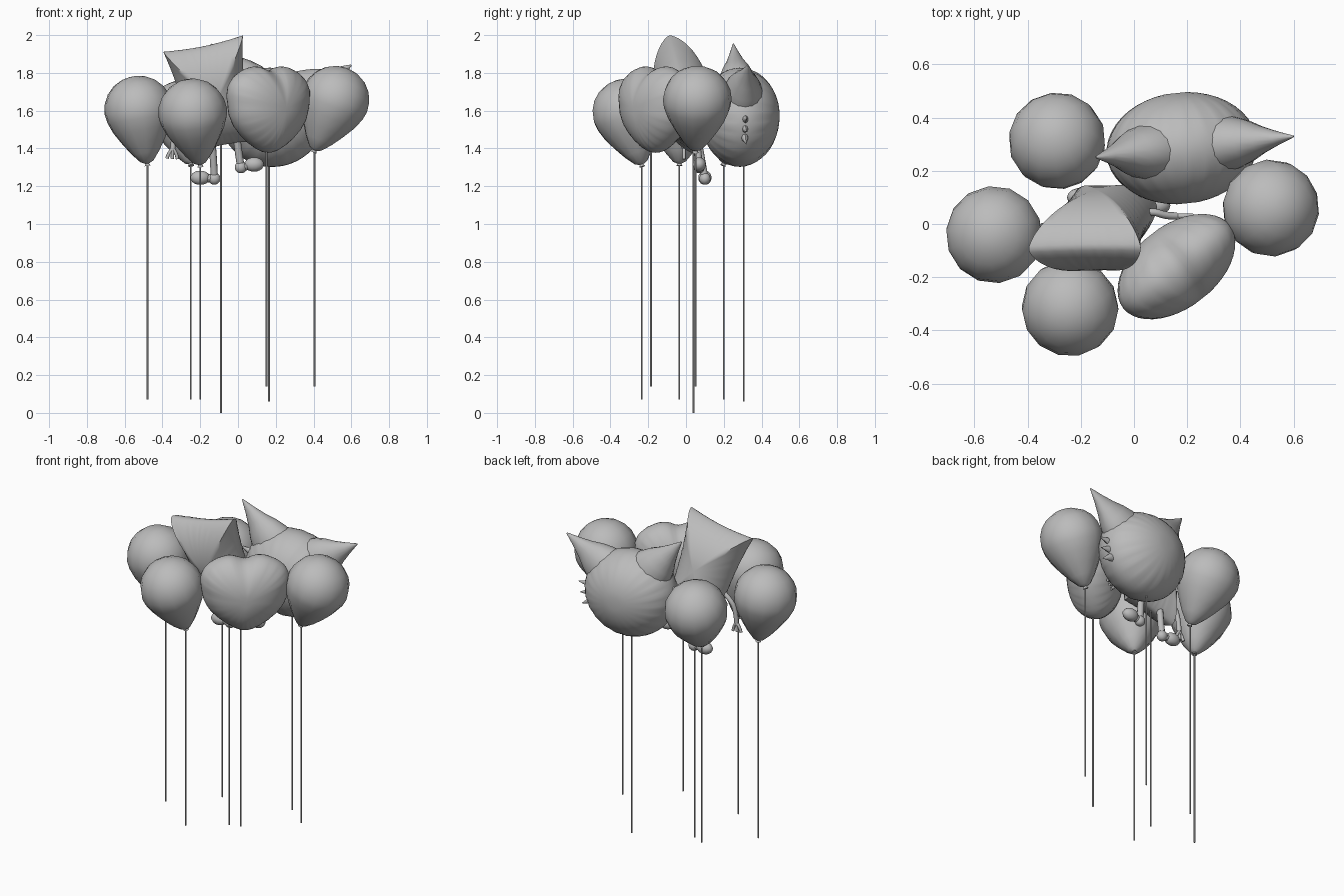
import bpy, bmesh, math
from mathutils import Matrix, Vector

if "Cube" in bpy.data.objects:
    bpy.data.objects.remove(bpy.data.objects["Cube"])

grey = bpy.data.materials.new("plain_grey")
grey.use_nodes = True
grey.diffuse_color = (0.5, 0.5, 0.5, 1)
grey.node_tree.nodes["Principled BSDF"].inputs["Base Color"].default_value = (0.5, 0.5, 0.5, 1)


def loft(name, rings, matrix, angle=50):
    """Skin a list of closed rings and close both ends with a fan."""
    bm = bmesh.new()
    loops = [[bm.verts.new(matrix @ Vector(p)) for p in ring] for ring in rings]
    n = len(loops[0])
    for a, b in zip(loops, loops[1:]):
        for i in range(n):
            j = (i + 1) % n
            bm.faces.new((a[i], a[j], b[j], b[i]))
    for loop in (loops[0], loops[-1]):
        mid = bm.verts.new(sum((v.co for v in loop), Vector()) / n)
        for i in range(n):
            bm.faces.new((loop[i], loop[(i + 1) % n], mid))
    bmesh.ops.recalc_face_normals(bm, faces=bm.faces)
    mesh = bpy.data.meshes.new(name)
    bm.to_mesh(mesh)
    bm.free()
    obj = bpy.data.objects.new(name, mesh)
    bpy.context.collection.objects.link(obj)
    mesh.materials.append(grey)
    bpy.ops.object.select_all(action='DESELECT')
    obj.select_set(True)
    bpy.context.view_layer.objects.active = obj
    bpy.ops.object.shade_smooth_by_angle(angle=math.radians(angle))
    return obj


def revolve(name, profile, sides, matrix):
    turn = [2 * math.pi * i / sides for i in range(sides)]
    rings = [[(r * math.cos(t), r * math.sin(t), h) for t in turn] for r, h in profile]
    return loft(name, rings, matrix)


def frame(centre, yaw=0, pitch=0, roll=0):
    m = Matrix.Translation(centre)
    for angle, axis in ((yaw, 'Z'), (pitch, 'X'), (roll, 'Y')):
        m = m @ Matrix.Rotation(math.radians(angle), 4, axis)
    return m


def aim(start, end):
    d = Vector(end) - Vector(start)
    return Matrix.Translation(start) @ d.to_track_quat('Z', 'Y').to_matrix().to_4x4()


def foil(name, outline, depth, power, wrinkle, folds, matrix, sides=72, steps=22):
    """Inflated foil shape: an outline in x-z, puffed to both sides in y."""
    rings = []
    for k in range(1, steps):
        phi = math.pi * (k / steps - 0.5)
        s, side = math.cos(phi), math.copysign(1, phi)
        ring = []
        for i in range(sides):
            t = 2 * math.pi * i / sides
            x, z = outline(t)
            crease = 1 - wrinkle * s ** 6 * (1 + math.sin(folds * t))
            y = side * depth * abs(math.sin(phi)) ** (2 * power) * crease
            ring.append((x * s, y, z * s))
        rings.append(ring)
    return loft(name, rings, matrix, 60)


def tube(name, points, radius):
    curve = bpy.data.curves.new(name, 'CURVE')
    curve.dimensions = '3D'
    curve.bevel_depth = radius
    curve.bevel_resolution = 2
    curve.use_fill_caps = True
    spline = curve.splines.new('NURBS')
    spline.points.add(len(points) - 1)
    for p, co in zip(spline.points, points):
        p.co = (*co, 1)
    spline.use_endpoint_u = True
    spline.order_u = 3
    spline.resolution_u = 5
    obj = bpy.data.objects.new(name, curve)
    bpy.context.collection.objects.link(obj)
    curve.materials.append(grey)


def string(name, x, y, bottom, top):
    revolve(name, [(0.005, bottom), (0.005, top)], 6, Matrix.Translation((x, y, 0)))


# Round balloons, each leaning from its knot towards its centre
drop = [(0.016, -0.012), (0.01, 0), (0.035, 0.012), (0.075, 0.06), (0.115, 0.12),
        (0.153, 0.185), (0.176, 0.245), (0.183, 0.29), (0.174, 0.345), (0.15, 0.393),
        (0.112, 0.432), (0.06, 0.459), (0.02, 0.467)]
balloons = {
    "right": ((-0.48, -0.035, 1.32), (-0.525, -0.04, 1.6), 0.07),
    "front": ((-0.20, -0.235, 1.315), (-0.24, -0.315, 1.59), 0.07),
    "back": ((-0.25, 0.2, 1.32), (-0.29, 0.315, 1.59), 0.07),
    "left": ((0.405, 0.05, 1.39), (0.515, 0.06, 1.66), 0.14),
}
for name, (knot, centre, bottom) in balloons.items():
    revolve(name + "_balloon", drop, 14, aim(knot, centre))
    string(name + "_string", knot[0], knot[1], bottom, knot[2] + 0.02)


# Heart balloon
def heart_outline(t):
    c = math.cos(t)
    x = 0.285 * math.sin(t) * (1 - 0.55 * ((1 - c) / 2) ** 2)
    z = 0.235 * math.copysign(abs(c) ** 0.75, c)
    if c > 0:
        z -= 0.035 * math.exp(-(x / 0.06) ** 2)
    return x, z


foil("heart_balloon", heart_outline, 0.155, 0.5, 0.06, 24, frame((0.16, -0.16, 1.612), yaw=38))
string("heart_string", 0.15, -0.185, 0.14, 1.41)

# Animal head balloon with ears and cheek tufts
head = frame((0.18, 0.285, 1.575), yaw=6, roll=8.5)


def head_outline(t):
    return 0.285 * math.cos(t), 0.262 * math.sin(t) * (1 - 0.04 * math.sin(t))


foil("animal_head", head_outline, 0.21, 0.5, 0.07, 22, head)
ear = [(0.135, -0.06), (0.125, 0), (0.1, 0.06), (0.066, 0.12), (0.034, 0.19), (0.004, 0.265)]
tuft = [(0.04, -0.05), (0.03, 0), (0.015, 0.04), (0.002, 0.075)]
for side, label in ((1, "left"), (-1, "right")):
    place = head @ Matrix.Translation((side * 0.175, 0, 0.155)) \
        @ Matrix.Rotation(side * math.radians(50), 4, 'Y') @ Matrix.Diagonal((1, 0.8, 1, 1))
    revolve(label + "_ear", ear, 16, place)
    for i in range(3):
        place = head @ Matrix.Translation((side * 0.27, 0, 0.02 - 0.05 * i)) \
            @ Matrix.Rotation(side * math.radians(80 + 14 * i), 4, 'Y') \
            @ Matrix.Diagonal((0.8, 0.6, 1, 1))
        revolve(label + "_cheek_tuft", tuft, 8, place)
string("head_string", 0.165, 0.305, 0.06, 1.33)


# Square balloon figure, tapering towards the bottom
def square_outline(t):
    c, s = math.cos(t), math.sin(t)
    m = max(abs(c), abs(s))
    u, v = c / m, s / m
    pinch = 1 - 0.1 * (1 - min(abs(u), abs(v)) ** 2)
    return u * (0.19 + 0.025 * v) * pinch, v * 0.29 * (1 - 0.05 * (1 - u * u))


foil("square_body", square_outline, 0.15, 0.62, 0.08, 28,
     frame((-0.13, -0.015, 1.68), yaw=4, pitch=15, roll=-12))
string("square_string", -0.09, 0.04, 0.0, 1.44)

# Arms with fingers
arms = {
    "right": [(-0.22, 0.0, 1.6), (-0.3, 0.0, 1.55), (-0.34, -0.01, 1.48), (-0.345, -0.01, 1.4)],
    "left": [(0.0, 0.04, 1.54), (0.07, 0.05, 1.55), (0.12, 0.03, 1.53), (0.16, 0.03, 1.51)],
}
for label, path in arms.items():
    tube(label + "_arm", path, 0.014)
    wrist = Vector(path[-1])
    ahead = (wrist - Vector(path[-2])).normalized()
    across = ahead.cross(Vector((0, 1, 0)))
    for spread in (-1, 0, 1):
        tip = wrist + ahead * 0.055 + across * spread * 0.028
        tube(label + "_finger", [wrist, wrist + across * spread * 0.02 + ahead * 0.02, tip], 0.009)

# Legs with rounded shoes splayed outwards
ball = [(math.sin(a * math.pi / 10), math.cos(a * math.pi / 10)) for a in range(1, 10)]
legs = {
    "right": ([(-0.14, 0.06, 1.46), (-0.13, 0.08, 1.36), (-0.125, 0.1, 1.24)], (-0.2, 0.1, 1.245)),
    "left": ([(-0.01, 0.05, 1.48), (0.0, 0.06, 1.4), (0.015, 0.07, 1.3)], (0.085, 0.07, 1.315)),
}
for label, (path, toe) in legs.items():
    tube(label + "_leg", path, 0.02)
    heel = path[-1]
    for part, spot, size in (("shoe_heel", heel, (0.032, 0.03, 0.032)),
                             ("shoe_toe", toe, (0.052, 0.036, 0.038))):
        revolve(label + "_" + part, ball, 14, Matrix.Translation(spot) @ Matrix.Diagonal((*size, 1)))
    tube(label + "_shoe_sole", [heel, toe], 0.022)
